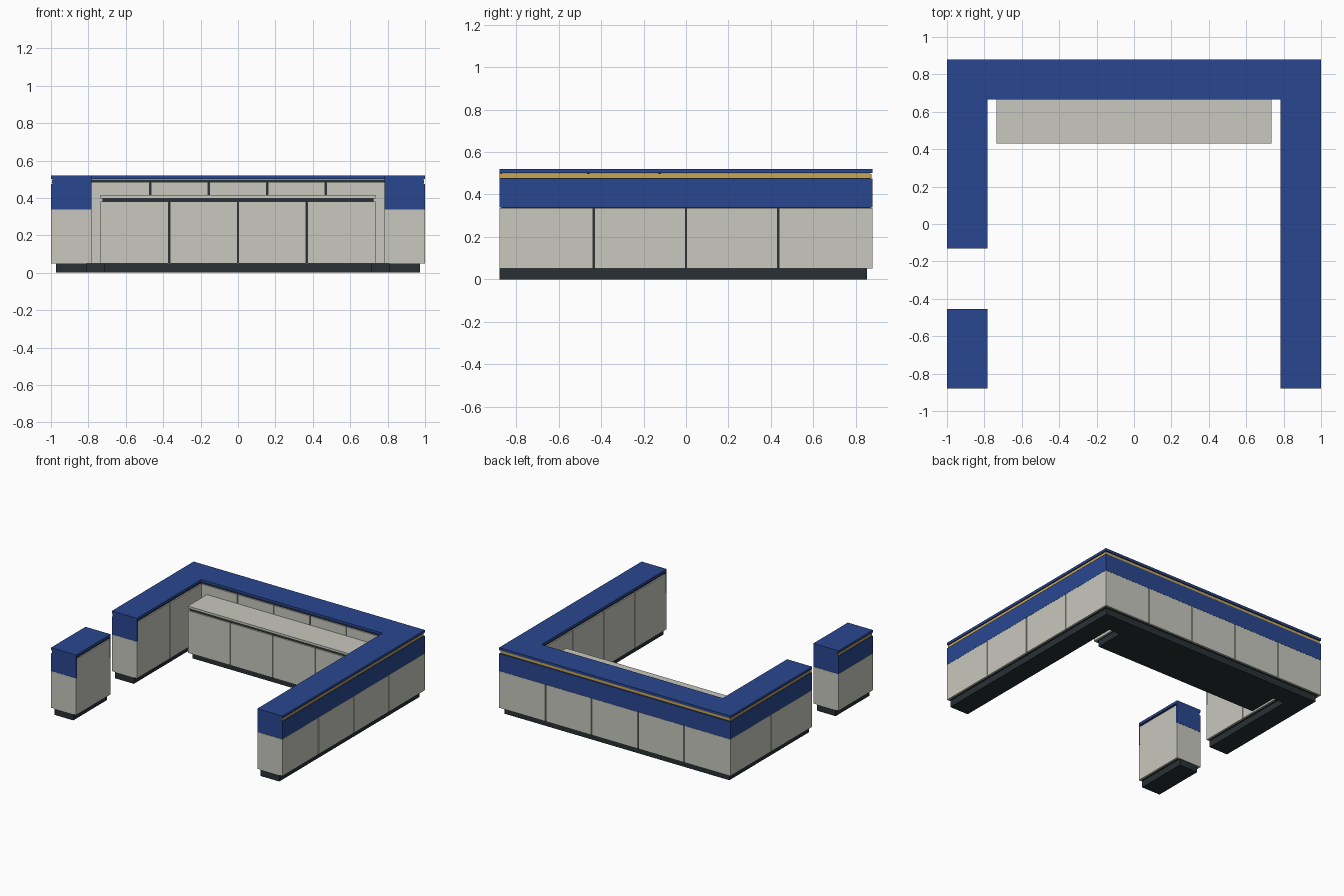
import bpy, bmesh

if "Cube" in bpy.data.objects:
    bpy.data.objects.remove(bpy.data.objects["Cube"])

def mat(name, c):
    m = bpy.data.materials.new(name)
    m.diffuse_color = (*c, 1)
    m.use_nodes = True
    m.node_tree.nodes["Principled BSDF"].inputs["Base Color"].default_value = m.diffuse_color
    return m

BLUE = mat("blue", (0.022, 0.062, 0.28))
GOLD = mat("gold", (0.6, 0.38, 0.08))
DARK = mat("dark", (0.022, 0.03, 0.034))
PANEL = mat("warm_grey", (0.58, 0.58, 0.52))

def prism(name, pts, z0, z1, m):
    bm = bmesh.new()
    f = bm.faces.new([bm.verts.new((x, y, z0)) for x, y in pts])
    r = bmesh.ops.extrude_face_region(bm, geom=[f])
    for v in r["geom"]:
        if isinstance(v, bmesh.types.BMVert):
            v.co.z = z1
    bmesh.ops.recalc_face_normals(bm, faces=bm.faces)
    me = bpy.data.meshes.new(name)
    bm.to_mesh(me)
    bm.free()
    me.materials.append(m)
    ob = bpy.data.objects.new(name, me)
    bpy.context.collection.objects.link(ob)
    return ob

def box(name, x0, x1, y0, y1, z0, z1, m):
    return prism(name, [(x0, y0), (x1, y0), (x1, y1), (x0, y1)], z0, z1, m)

X, Y, XI, YI = 1.0, 0.88, 0.783, 0.665     # outer and inner counter faces
LEFT, RIGHT, PED = -0.13, -0.88, -0.455    # wing ends, pedestal back end
T, GAP = 0.012, 0.007                      # panel thickness, seam width

def u_shape(o, i, e):
    """U outline with outer, inner and end insets."""
    return [(-X + o, LEFT + e), (-X + o, Y - o), (X - o, Y - o), (X - o, RIGHT + e),
            (XI + i, RIGHT + e), (XI + i, YI + i), (-XI - i, YI + i), (-XI - i, LEFT + e)]

def ped_shape(o, i, e):
    return [(-X + o, -Y + e), (-XI - i, -Y + e), (-XI - i, PED - e), (-X + o, PED - e)]

def run_x(name, a, b, y, z0, z1, n, m):
    """n panels along x; y is a (near, far) pair."""
    w = (b - a) / n
    for k in range(n):
        box(f"{name}_{k+1}", a + k*w + (GAP/2 if k else 0),
            a + (k+1)*w - (GAP/2 if k < n-1 else 0), *y, z0, z1, m)

def run_y(name, a, b, x, z0, z1, n, m):
    w = (b - a) / n
    for k in range(n):
        box(f"{name}_{k+1}", *x, a + k*w + (GAP/2 if k else 0),
            a + (k+1)*w - (GAP/2 if k < n-1 else 0), z0, z1, m)

# Layers shared by the U counter and the pedestal
for tag, shape in (("counter", u_shape), ("pedestal", ped_shape)):
    prism(tag + "_plinth", shape(0.028, 0.028, 0.002 if tag == "counter" else 0.004), 0, 0.05, DARK)
    prism(tag + "_core", shape(0.01, 0.01, 0.01), 0.051, 0.499, DARK)
    prism(tag + "_gold_strip", shape(0.006, 0.05, 0.003), 0.478, 0.497, GOLD)
    prism(tag + "_top", shape(0, 0, 0), 0.5, 0.52, BLUE)

# Outer cladding: grey panels below, blue band above
for part, z0, z1, m, flags in (("panel", 0.05, 0.337, PANEL, (5, 4, 2)), ("band", 0.338, 0.474, BLUE, (1, 1, 1))):
    nb, nr, nl = flags
    run_x("back_" + part, -X, X, (Y - T, Y), z0, z1, nb, m)
    run_y("right_" + part, RIGHT + T, Y - T, (X - T, X), z0, z1, nr, m)
    run_y("left_" + part, LEFT + T, Y - T, (-X, -X + T), z0, z1, nl, m)
    run_y("pedestal_outer_" + part, -Y + T, PED - T, (-X, -X + T), z0, z1, 1, m)

# Inner cladding, grey up to the shadow gap under the top
Z = 0.485
run_x("inner_back_panel", -XI, XI, (YI, YI + T), 0.05, Z, 5, PANEL)
run_y("inner_right_panel", RIGHT + T, YI, (XI, XI + T), 0.05, Z, 4, PANEL)
run_y("inner_left_panel", LEFT + T, YI, (-XI - T, -XI), 0.05, Z, 2, PANEL)
run_y("pedestal_inner_panel", -Y + T, PED - T, (-XI - T, -XI), 0.05, Z, 1, PANEL)

# End caps, blue over grey, with a small groove beside the gold strip
for name, s, y0 in (("right_end", 1, RIGHT), ("left_end", -1, LEFT),
                    ("pedestal_front", -1, -Y), ("pedestal_back", -1, PED - T)):
    a, b = sorted((s * X, s * XI))
    box(name + "_panel", a, b, y0, y0 + T, 0.05, 0.337, PANEL)
    box(name + "_band", a, b, y0, y0 + T, 0.338, 0.474, BLUE)
    c, d = sorted((s * (X - 0.008), s * XI))
    box(name + "_band_upper", c, d, y0, y0 + T, 0.474, 0.5, BLUE)

# Low work counter along the inside of the back wing
W, F = 0.735, 0.43
box("work_plinth", -W + 0.02, W - 0.02, F + 0.03, YI + 0.03, 0, 0.05, DARK)
box("work_core", -W + 0.01, W - 0.01, F + 0.01, YI, 0.051, 0.398, DARK)
run_x("work_door", -W, W, (F, F + T), 0.05, 0.38, 4, PANEL)
for s in (-1, 1):
    a, b = sorted((s * W, s * (W - T)))
    box("work_side", a, b, F + T, YI, 0.05, 0.38, PANEL)
box("work_top", -W, W, F, YI, 0.397, 0.415, PANEL)
